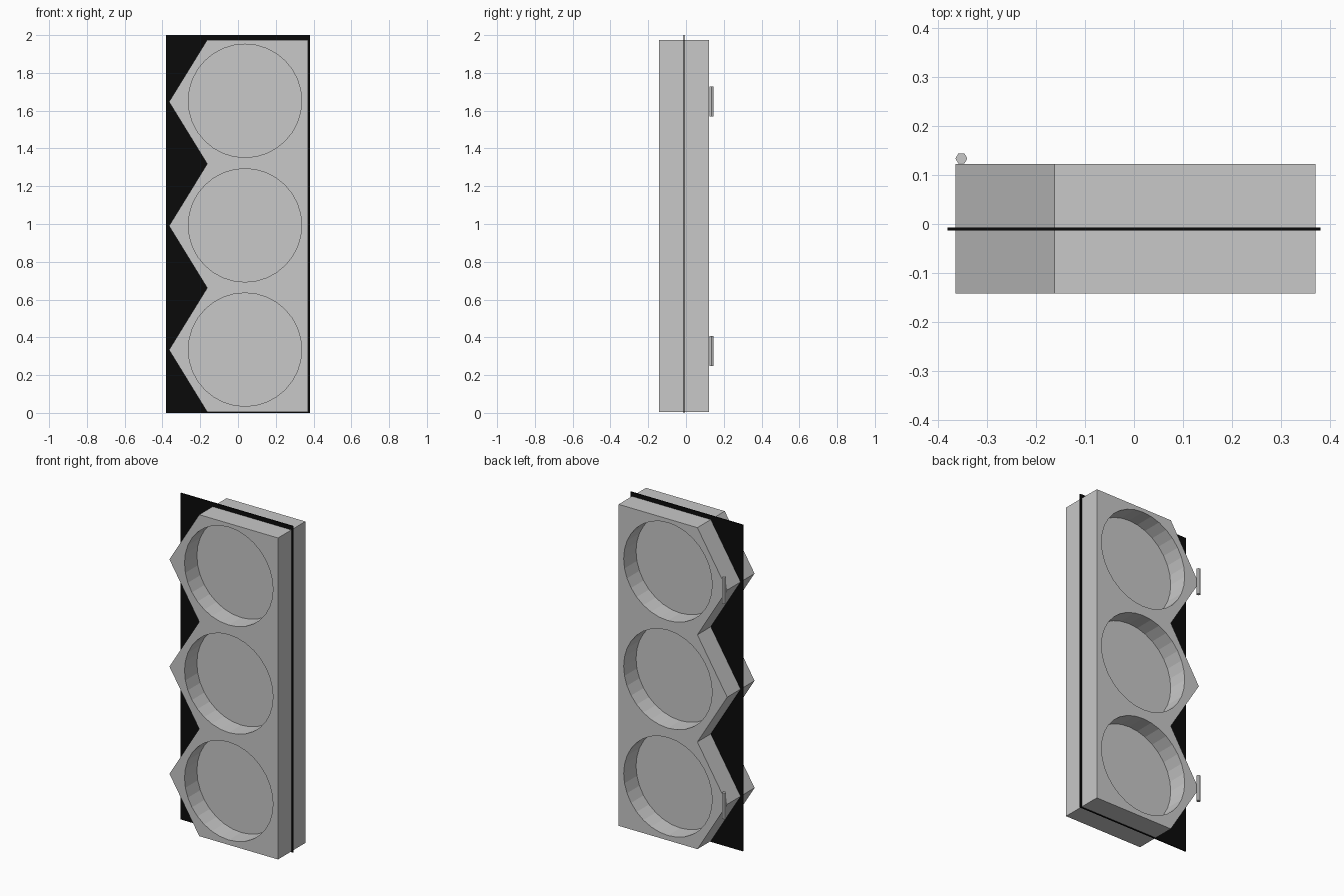
import bpy, bmesh, math
from mathutils import Matrix

if "Cube" in bpy.data.objects:
    bpy.data.objects.remove(bpy.data.objects["Cube"])

MID_Y = -0.01        # plane of the thin panel
HALF = 0.1325        # half thickness of the body
WEB = 0.0125         # half thickness left between the recesses
LEVELS = (0.335, 0.993, 1.652)


def material(name, value):
    m = bpy.data.materials.new(name)
    m.diffuse_color = (value, value, value, 1)
    m.use_nodes = True
    m.node_tree.nodes["Principled BSDF"].inputs["Base Color"].default_value = m.diffuse_color
    return m


grey = material("light_grey", 0.58)
black = material("black", 0.003)


def make(name, bm, mat):
    bmesh.ops.recalc_face_normals(bm, faces=bm.faces)
    mesh = bpy.data.meshes.new(name)
    bm.to_mesh(mesh)
    bm.free()
    mesh.materials.append(mat)
    ob = bpy.data.objects.new(name, mesh)
    bpy.context.collection.objects.link(ob)
    return ob


def cylinder(name, loc, radius, depth, sides, rot, mat):
    bm = bmesh.new()
    bmesh.ops.create_cone(bm, cap_ends=True, segments=sides, radius1=radius,
                          radius2=radius, depth=depth,
                          matrix=Matrix.Translation(loc) @ rot)
    return make(name, bm, mat)


# thin black panel
bm = bmesh.new()
bmesh.ops.create_cube(bm, size=1, matrix=Matrix.Translation((0, MID_Y, 1))
                      @ Matrix.Diagonal((0.762, 0.006, 2, 1)))
make("back_panel", bm, black)

# housing: zigzag profile extruded along y
tip, notch, right, bottom, top = -0.365, -0.163, 0.371, 0.005, 1.975
step = (top - bottom) / 3
profile = [(right, top), (right, bottom), (notch, bottom)]
for i in range(3):
    profile += [(tip, bottom + (i + 0.5) * step), (notch, bottom + (i + 1) * step)]
bm = bmesh.new()
face = bm.faces.new([bm.verts.new((x, MID_Y - HALF, z)) for x, z in profile])
ext = bmesh.ops.extrude_face_region(bm, geom=[face])
bmesh.ops.translate(bm, vec=(0, 2 * HALF, 0),
                    verts=[v for v in ext["geom"] if isinstance(v, bmesh.types.BMVert)])
housing = make("housing", bm, grey)

# round recesses on both faces
cutters = []
turn = Matrix.Rotation(math.pi / 2, 4, "X")
for z in LEVELS:
    for side in (-1, 1):
        y = MID_Y + side * (WEB + 0.1)
        c = cylinder("recess_cutter", (0.037, y, z), 0.30, 0.2, 32, turn, grey)
        c.hide_render = True
        cutters.append(c)
        mod = housing.modifiers.new("recess", "BOOLEAN")
        mod.operation, mod.solver, mod.object = "DIFFERENCE", "EXACT", c

# bake the cuts and drop the cutters
bpy.context.view_layer.update()
done = bpy.data.meshes.new_from_object(
    housing.evaluated_get(bpy.context.evaluated_depsgraph_get()))
housing.modifiers.clear()
housing.data = done
for c in cutters:
    bpy.data.objects.remove(c)

# hexagonal hinge pins on the back edge
for name, z in (("lower_hinge_pin", 0.328), ("upper_hinge_pin", 1.648)):
    cylinder(name, (-0.353, 0.134, z), 0.0122, 0.16, 6,
             Matrix.Rotation(math.pi / 2, 4, "Z"), grey)
